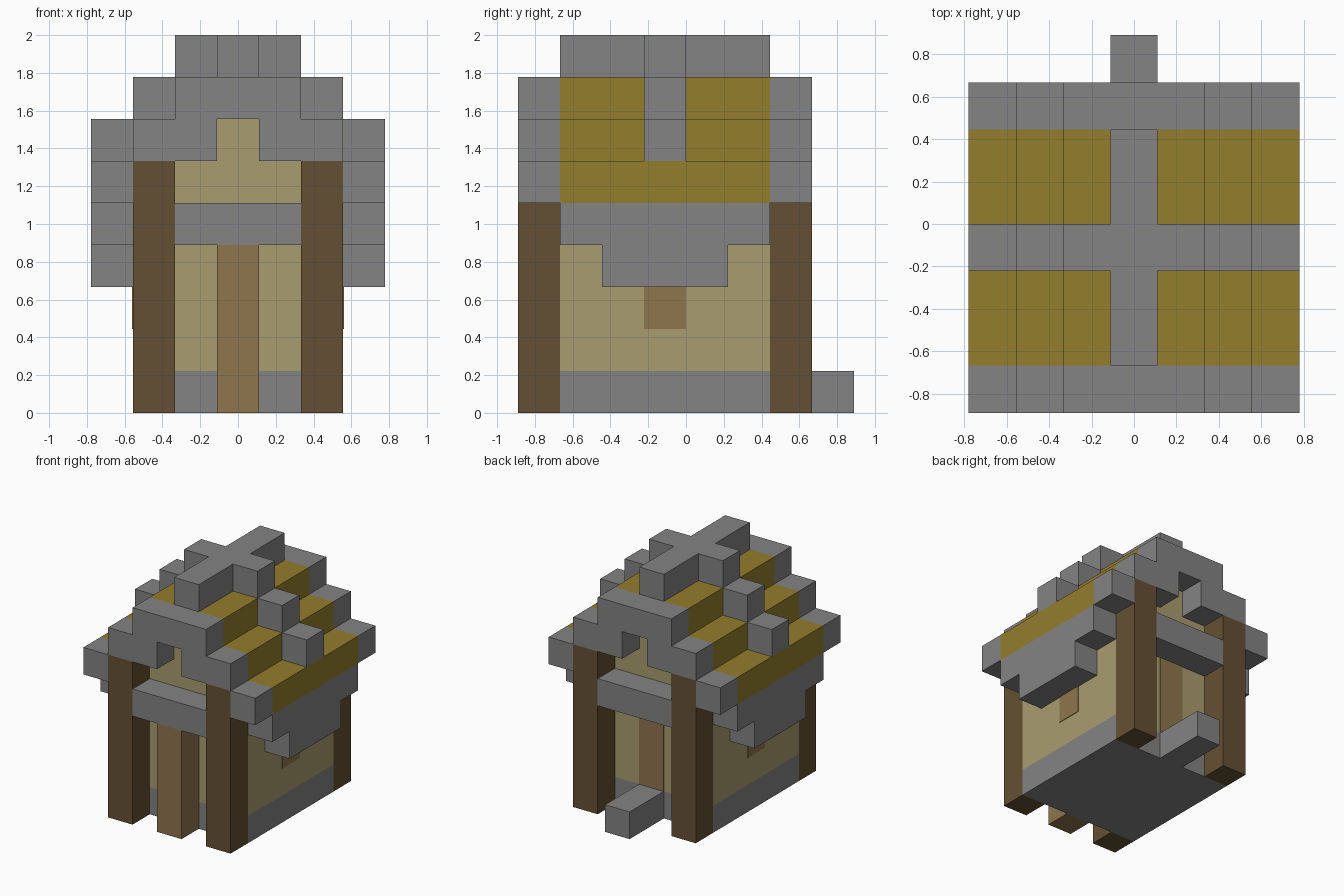
import bpy
import bmesh
from mathutils import Vector

cube = bpy.data.objects.get("Cube")
if cube:
    bpy.data.objects.remove(cube, do_unlink=True)

U = 2 / 9  # size of one block


def material(name, hex_code):
    channels = [int(hex_code[i:i + 2], 16) / 255 for i in (0, 2, 4)]
    color = [c / 12.92 if c <= 0.04045 else ((c + 0.055) / 1.055) ** 2.4 for c in channels] + [1]
    mat = bpy.data.materials.new(name)
    mat.use_nodes = True
    mat.diffuse_color = color
    bsdf = next(n for n in mat.node_tree.nodes if n.type == "BSDF_PRINCIPLED")
    bsdf.inputs["Base Color"].default_value = color
    return mat


STONE = material("grey stone", "838383")
THATCH = material("golden thatch", "937D2C")
PLASTER = material("beige plaster", "A99C6E")
DARK_WOOD = material("dark wood", "645033")
LIGHT_WOOD = material("light wood", "8F754D")


def part(name, mat, *boxes):
    """One object from boxes, each given as (x range, y range, z range) in blocks."""
    bm = bmesh.new()
    for ranges in boxes:
        low, high = (Vector(v) for v in zip(*ranges))
        verts = bmesh.ops.create_cube(bm, size=1)["verts"]
        for v in verts:
            v.co = Vector(((high[i] - low[i]) * v.co[i] + (high[i] + low[i]) / 2) * U for i in range(3))
    mesh = bpy.data.meshes.new(name)
    bm.to_mesh(mesh)
    bm.free()
    mesh.materials.append(mat)
    obj = bpy.data.objects.new(name, mesh)
    bpy.context.collection.objects.link(obj)


def sides(low, high):
    """The same x range on both sides of the model."""
    return (("left", (low, high)), ("right", (-high, -low)))


FRONT, BACK = (-4, -3), (2, 3)
BODY = (-3, 2)
RIB = (-1, 0)
MID = (-0.5, 0.5)
THIN = 0.02

# House body
part("stone_base", STONE, ((-2.5, 2.5), BODY, (0, 1)))
part("walls", PLASTER, ((-2.5, 2.5), BODY, (1, 6)), ((-1.5, 1.5), BODY, (6, 7)))

# Stepped roof, rib across it and ridge
part("roof_top", THATCH, ((-1.5, 1.5), BODY, (7, 8)))
part("roof_ridge", STONE, (MID, BODY, (8, 9)))
for side, x in sides(0.5, 1.5):
    part(f"rib_top_{side}", STONE, (x, RIB, (8, 9)))
for side, x in sides(1.5, 2.5):
    part(f"roof_step_{side}", THATCH, (x, BODY, (6, 7)))
    part(f"rib_step_{side}", STONE, (x, RIB, (7, 8)))
for side, x in sides(2.5, 3.5):
    part(f"roof_eave_{side}", THATCH, (x, BODY, (5, 6)))
    part(f"rib_eave_{side}", STONE, (x, RIB, (6, 7)))
    part(f"eave_bracket_{side}", STONE, (x, BODY, (4, 5)), (x, (-2, 1), (3, 4)))

# Gable trim, beam and corner posts at both ends
for end, y in (("front", FRONT), ("back", BACK)):
    trim = [((-1.5, 1.5), y, (7, 8))]
    for low, bottom, top in ((0.5, 6, 7), (1.5, 6, 7), (2.5, 5, 6)):
        trim += [(x, y, (bottom, top)) for _, x in sides(low, low + 1)]
    part(f"{end}_gable_trim", STONE, *trim)
    part(f"{end}_beam", STONE, ((-1.5, 1.5), y, (4, 5)))
    for side, x in sides(1.5, 2.5):
        part(f"{end}_{side}_post", DARK_WOOD, (x, y, (0, 6)))

# Middle post, back door with its step, side windows
part("front_middle_post", LIGHT_WOOD, (MID, FRONT, (0, 4)))
part("back_door", LIGHT_WOOD, (MID, (2, 2 + THIN), (1, 4)))
part("back_step", STONE, (MID, (2, 4), (0, 1)))
for side, x in sides(2.5, 2.5 + THIN):
    part(f"{side}_window", LIGHT_WOOD, (x, RIB, (2, 3)))
